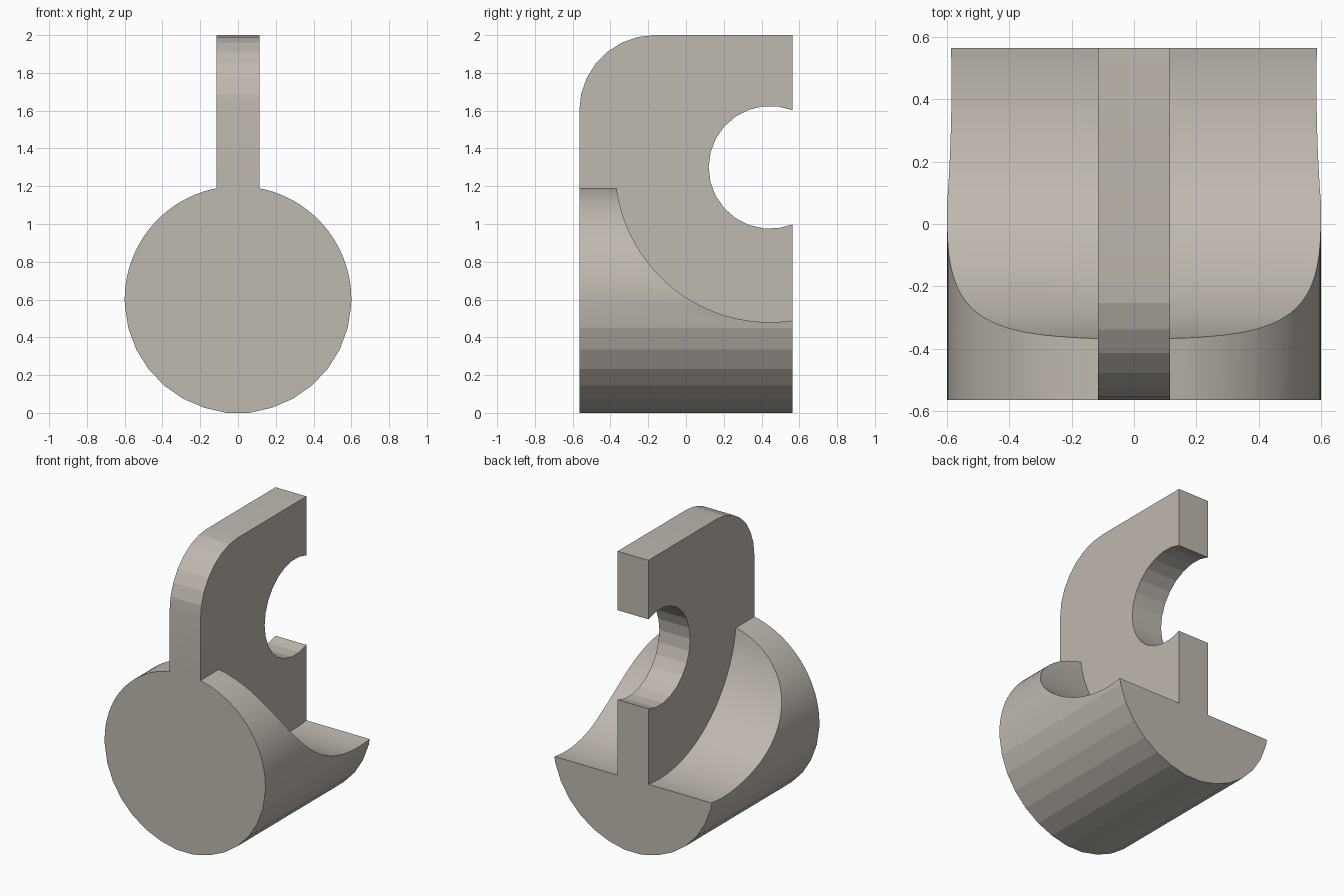
import bpy, bmesh
from math import sin, cos, radians, sqrt, asin, degrees
from mathutils import Vector

if "Cube" in bpy.data.objects:
    bpy.data.objects.remove(bpy.data.objects["Cube"])

D = 0.565            # half depth
T = 0.115            # half thickness of the plate
R = 0.6              # round body radius
CY, CZ = 0.445, 1.30  # shared centre of the hook hole and the scooped relief


def prism(name, pts, offset):
    """Extrude a closed 3D outline along an offset vector."""
    bm = bmesh.new()
    face = bm.faces.new([bm.verts.new(p) for p in pts])
    ext = bmesh.ops.extrude_face_region(bm, geom=[face])
    bmesh.ops.translate(bm, vec=Vector(offset),
                        verts=[v for v in ext["geom"] if isinstance(v, bmesh.types.BMVert)])
    bmesh.ops.recalc_face_normals(bm, faces=bm.faces)
    me = bpy.data.meshes.new(name)
    bm.to_mesh(me)
    bm.free()
    ob = bpy.data.objects.new(name, me)
    bpy.context.collection.objects.link(ob)
    return ob


def arc(cy, cz, r, a0, a1, n):
    return [(cy + r * cos(radians(a0 + (a1 - a0) * i / n)),
             cz + r * sin(radians(a0 + (a1 - a0) * i / n))) for i in range(n + 1)]


def boolean(ob, other, op):
    m = ob.modifiers.new(op.title(), "BOOLEAN")
    m.operation, m.object, m.solver = op, other, "EXACT"
    bpy.context.view_layer.objects.active = ob
    bpy.ops.object.modifier_apply(modifier=m.name)
    bpy.data.objects.remove(other, do_unlink=True)


# round body: coarse facets underneath, fine ones on the upper half
step = 360 / 31
half = [step * (k + 0.5) for k in range(8)]
fine = (180 - half[-1]) / 26
half += [half[-1] + fine * (i + 1) for i in range(25)]
right = [(R * sin(radians(a)), R - R * cos(radians(a))) for a in half]
outline = right + [(0, 2 * R)] + [(-x, z) for x, z in reversed(right)]
body = prism("hook_body", [(x, -D, z) for x, z in outline], (0, 2 * D, 0))
low = min(v.co.z for v in body.data.vertices)
for v in body.data.vertices:
    if v.co.z < low + 0.001:
        v.co.z = 0.0

# warm grey finish
mat = bpy.data.materials.new("warm_grey")
mat.diffuse_color = (0.52, 0.48, 0.43, 1)
mat.use_nodes = True
mat.node_tree.nodes["Principled BSDF"].inputs["Base Color"].default_value = mat.diffuse_color
body.data.materials.append(mat)

# scooped relief cut across the body
scoop = prism("scoop_cutter", [(-1, y, z) for y, z in arc(CY, CZ, 0.82, 0, 357, 119)], (2, 0, 0))
scoop.data.materials.append(mat)
scoop.hide_render = True
boolean(body, scoop, "DIFFERENCE")

# upright plate with rounded front corner and open round hole at the back
r = 0.325
a = degrees(asin(sqrt(r * r - (D - CY) ** 2) / r))
side = [(-D, 0.3), (D, 0.3)]
side += arc(CY, CZ, r, 360 - a, a, 16)
side += [(D, 2.0)] + arc(-D + 0.4, 1.6, 0.4, 90, 180, 7)
plate = prism("upright_plate", [(-T, y, z) for y, z in side], (2 * T, 0, 0))
plate.data.materials.append(mat)
boolean(body, plate, "UNION")

# fine curves smooth, coarse facets stay flat
bpy.ops.object.select_all(action="DESELECT")
body.select_set(True)
bpy.context.view_layer.objects.active = body
bpy.ops.object.shade_smooth_by_angle(angle=radians(8))
